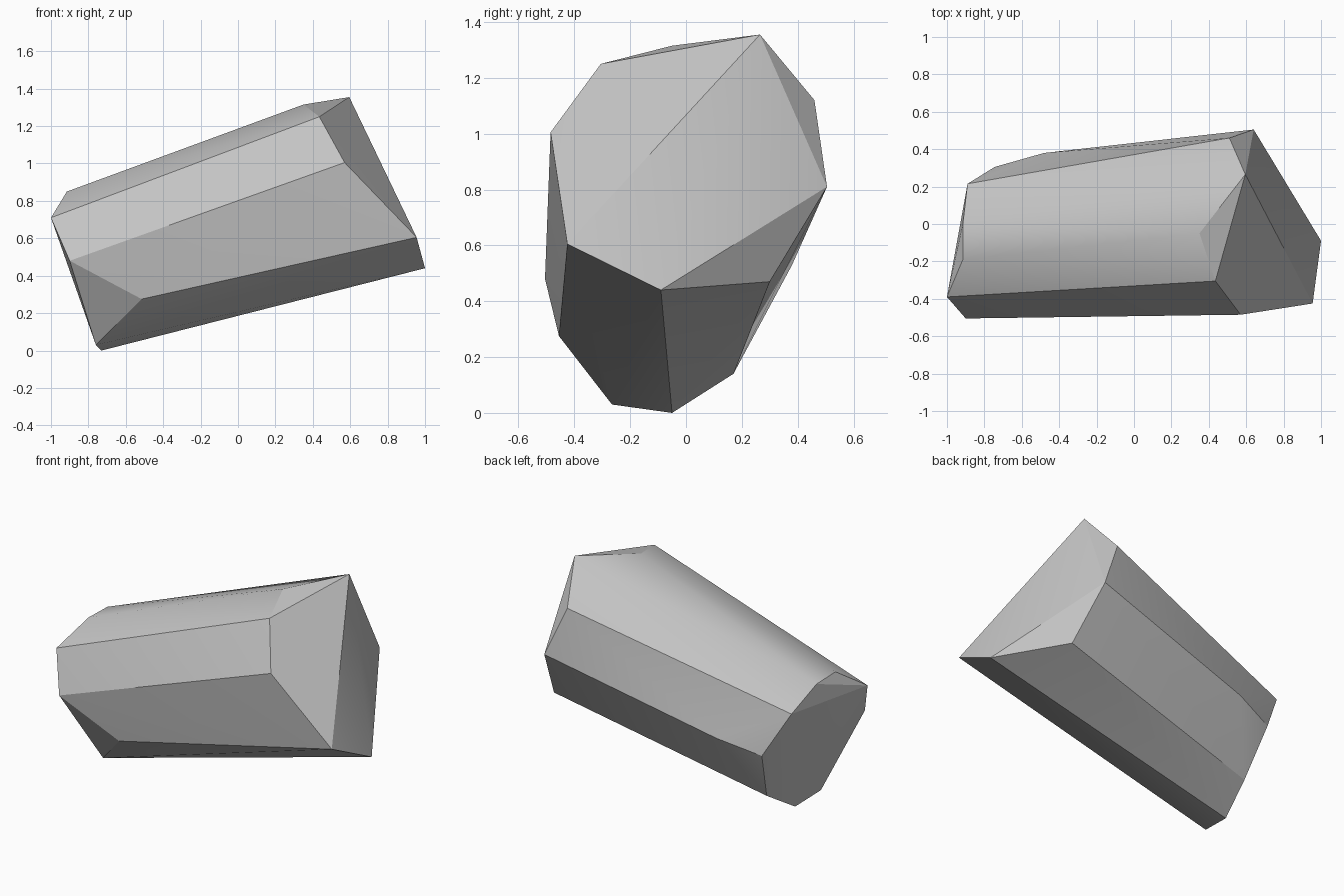
import bpy
import bmesh
import math

# Remove the default cube only
default_cube = bpy.data.objects.get("Cube")
if default_cube:
    bpy.data.objects.remove(default_cube, do_unlink=True)


def make_material(name, colour):
    material = bpy.data.materials.new(name)
    material.use_nodes = True
    material.diffuse_color = colour
    shader = material.node_tree.nodes["Principled BSDF"]
    shader.inputs["Base Color"].default_value = colour
    shader.inputs["Roughness"].default_value = 0.9
    return material


def make_hull(name, profiles, material):
    """Wrap a faceted convex skin around the corner points of several profiles."""
    bm = bmesh.new()
    for profile in profiles:
        for point in profile:
            bm.verts.new(point)
    bmesh.ops.convex_hull(bm, input=bm.verts[:], use_existing_faces=False)
    loose = [v for v in bm.verts if not v.link_faces]
    bmesh.ops.delete(bm, geom=loose, context="VERTS")
    bmesh.ops.recalc_face_normals(bm, faces=bm.faces[:])

    mesh = bpy.data.meshes.new(name)
    bm.to_mesh(mesh)
    bm.free()
    mesh.materials.append(material)
    obj = bpy.data.objects.new(name, mesh)
    bpy.context.collection.objects.link(obj)
    return obj


# Broad, raised end of the stone
broad_end = [
    (0.35, -0.05, 1.315), (0.595, 0.265, 1.355), (0.51, 0.46, 1.12),
    (0.64, 0.505, 0.81), (0.715, 0.3, 0.47), (1.0, -0.09, 0.44),
    (0.955, -0.425, 0.605), (0.57, -0.485, 1.005), (0.435, -0.305, 1.25),
]

# Narrow, lower end
narrow_end = [
    (-0.915, -0.19, 0.85), (-0.915, 0.0, 0.845), (-0.89, 0.215, 0.73),
    (-0.745, 0.305, 0.46), (-0.685, 0.17, 0.14), (-0.73, -0.05, 0.0),
    (-0.76, -0.265, 0.03), (-0.9, -0.505, 0.48), (-1.0, -0.39, 0.71),
]

# Chipped corners along the flanks
flank_chips = [(-0.48, 0.38, 0.53), (-0.515, -0.455, 0.275)]

stone_grey = make_material("stone grey", (0.55, 0.55, 0.55, 1.0))
stone = make_hull("stone", [broad_end, narrow_end, flank_chips], stone_grey)

# Soft shading across shallow facets, crisp creases elsewhere
bpy.ops.object.select_all(action="DESELECT")
stone.select_set(True)
bpy.context.view_layer.objects.active = stone
bpy.ops.object.shade_smooth_by_angle(angle=math.radians(22))
